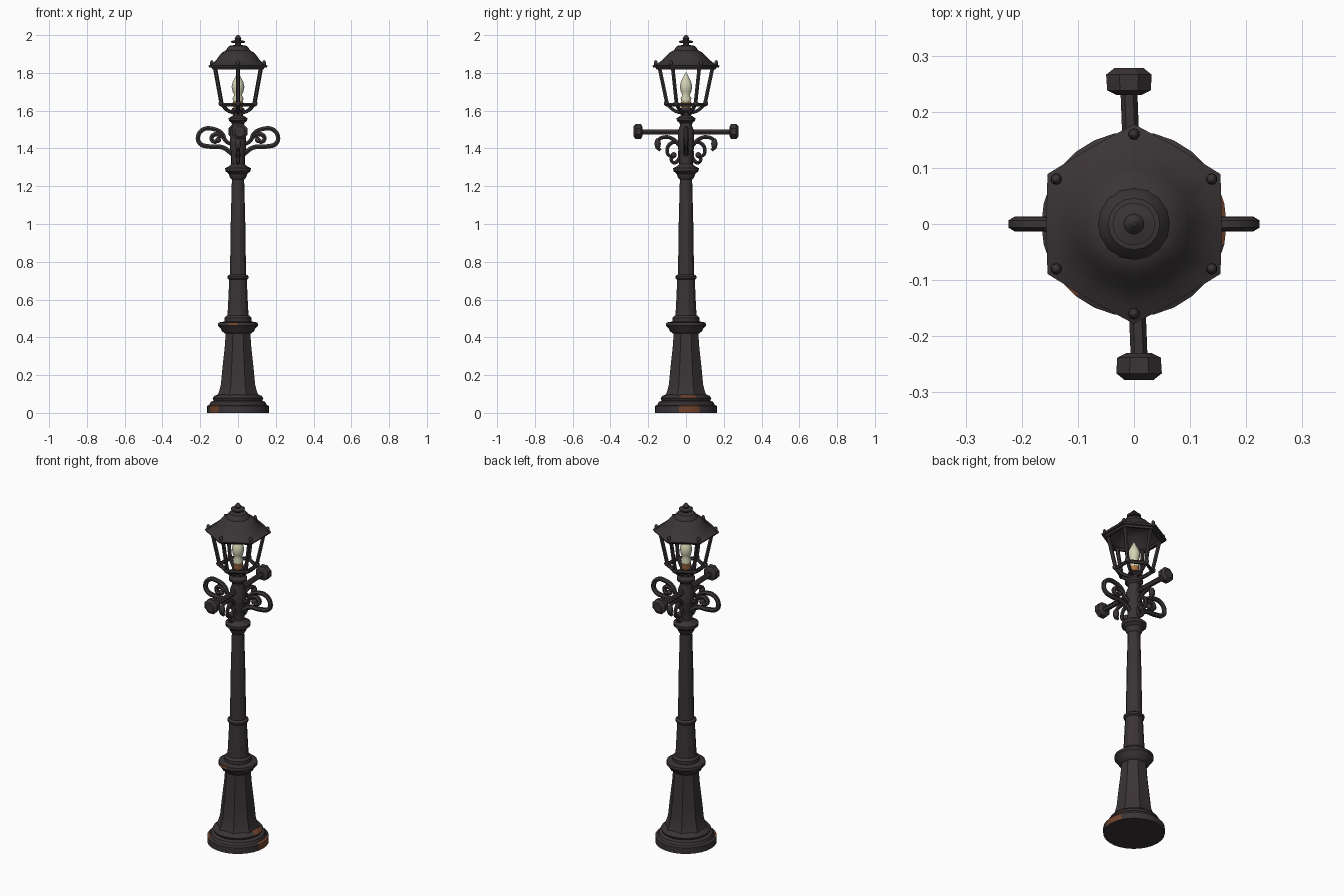
import bpy, bmesh, math
from math import cos, sin, pi
from mathutils import Vector

if "Cube" in bpy.data.objects:
    bpy.data.objects.remove(bpy.data.objects["Cube"])


def material(name, rgb):
    m = bpy.data.materials.new(name)
    m.use_nodes = True
    color = (*rgb, 1)
    m.diffuse_color = color
    bsdf = m.node_tree.nodes["Principled BSDF"]
    bsdf.inputs["Base Color"].default_value = color
    bsdf.inputs["Roughness"].default_value = 0.8
    return m


iron = material("dark iron", (0.042, 0.034, 0.036))
rust = material("rust", (0.16, 0.055, 0.025))
amber = material("amber socket", (0.45, 0.19, 0.06))
cream = material("cream bulb", (0.66, 0.66, 0.46))


def finish(obj, *mats, angle=35):
    for m in mats:
        obj.data.materials.append(m)
    bpy.ops.object.select_all(action="DESELECT")
    obj.select_set(True)
    bpy.context.view_layer.objects.active = obj
    if obj.type == "CURVE":
        bpy.ops.object.convert(target="MESH")
    bpy.ops.object.shade_smooth_by_angle(angle=math.radians(angle))
    return bpy.context.object


def lathe(name, profile, sides, mat=iron, phase=0.0, shape=None, patches=None, angle=35):
    """Revolve (radius, height) pairs; shape(side, t) scales the radius."""
    bm = bmesh.new()
    rings = []
    for j, (r, z) in enumerate(profile):
        ring = []
        for i in range(sides):
            a = phase + 2 * pi * i / sides
            k = r * (shape(i, z) if shape else 1)
            ring.append(bm.verts.new((k * cos(a), k * sin(a), z)))
        rings.append(ring)
    for low, high in zip(rings, rings[1:]):
        for i in range(sides):
            n = (i + 1) % sides
            bm.faces.new((low[i], low[n], high[n], high[i]))
    bm.faces.new(rings[0][::-1])
    bm.faces.new(rings[-1])
    bmesh.ops.recalc_face_normals(bm, faces=bm.faces)
    for f in bm.faces:
        c = f.calc_center_median()
        if patches and patches(math.degrees(math.atan2(c.y, c.x)), c.z, c.xy.length):
            f.material_index = 1
    mesh = bpy.data.meshes.new(name)
    bm.to_mesh(mesh)
    bm.free()
    obj = bpy.data.objects.new(name, mesh)
    bpy.context.collection.objects.link(obj)
    return finish(obj, mat, rust, angle=angle) if patches else finish(obj, mat, angle=angle)


def tube(name, points, radius, smooth=True, closed=False, taper=1.0):
    """Round bar along a path, tapering towards its end."""
    cu = bpy.data.curves.new(name, "CURVE")
    cu.dimensions = "3D"
    cu.bevel_depth = radius
    cu.bevel_resolution = 1
    cu.resolution_u = 5
    cu.use_fill_caps = True
    sp = cu.splines.new("BEZIER" if smooth else "POLY")
    pts = sp.bezier_points if smooth else sp.points
    pts.add(len(points) - 1)
    for i, (p, co) in enumerate(zip(pts, points)):
        p.co = co if smooth else (*co, 1)
        p.radius = 1 + (taper - 1) * i / (len(points) - 1)
        if smooth:
            p.handle_left_type = p.handle_right_type = "AUTO"
    sp.use_cyclic_u = closed
    obj = bpy.data.objects.new(name, cu)
    bpy.context.collection.objects.link(obj)
    return finish(obj, iron, angle=50)


def ball(name, loc, scale):
    bpy.ops.mesh.primitive_uv_sphere_add(segments=10, ring_count=6, radius=1, location=loc)
    obj = bpy.context.object
    obj.name = name
    obj.scale = scale
    return finish(obj, iron, angle=60)


# Foot and pedestal
lathe("plinth", [(.165, 0), (.165, .036), (.152, .042), (.145, .058), (.128, .065),
                 (.135, .078), (.125, .09), (.10, .1)], 28,
      patches=lambda a, z, r: (r > .15 and z < .04 and (-18 < a < 24 or -158 < a < -130))
      or (z > .08 and r > .1 and -12 < a < 22))
lathe("pedestal", [(.118, .09), (.108, .115), (.098, .15), (.09, .23), (.076, .35),
                   (.07, .43)], 8, phase=pi / 8, angle=25)
lathe("pedestal_ring", [(.068, .42), (.085, .432), (.09, .445), (.106, .462), (.104, .478),
                        (.072, .484), (.072, .503), (.06, .515)], 24,
      patches=lambda a, z, r: r > .09 and z > .46 and -125 < a < -92)

# Shaft with collars
lathe("lower_shaft", [(.06, .5), (.055, .56), (.048, .71)], 12, phase=pi / 12, angle=25)
lathe("middle_ring", [(.047, .705), (.056, .712), (.057, .723), (.045, .732)], 20)
lathe("upper_shaft", [(.044, .73), (.04, 1.0), (.033, 1.26)], 12, phase=pi / 12, angle=25)
lathe("top_collar", [(.034, 1.235), (.045, 1.25), (.048, 1.265), (.067, 1.28), (.068, 1.296),
                     (.05, 1.304), (.036, 1.318)], 20)
lathe("neck", [(.036, 1.3), (.036, 1.38), (.043, 1.4), (.043, 1.49), (.032, 1.52),
               (.034, 1.535), (.048, 1.547), (.05, 1.56), (.028, 1.574), (.026, 1.59),
               (.038, 1.6), (.03, 1.615)], 16)

# Scrollwork: wide loops on the sides, leafy curls under the ladder rests
side_scrolls = {
    "side_loop": [(.03, 1.37), (.08, 1.405), (.15, 1.41), (.2, 1.425), (.212, 1.46),
                  (.185, 1.5), (.13, 1.503), (.085, 1.48), (.065, 1.44), (.03, 1.42)],
    "side_curl": [(.075, 1.46), (.12, 1.475), (.14, 1.455), (.125, 1.435), (.105, 1.445)],
}
rest_scrolls = {
    "rest_leaf_scroll": [(.03, 1.41), (.07, 1.45), (.115, 1.46), (.15, 1.44), (.155, 1.41),
                         (.135, 1.39)],
    "rest_middle_scroll": [(.03, 1.43), (.075, 1.43), (.1, 1.39), (.085, 1.36), (.06, 1.37)],
    "rest_lower_scroll": [(.03, 1.39), (.04, 1.34), (.065, 1.325), (.078, 1.345), (.062, 1.36)],
}
for s, side in ((1, "left"), (-1, "right")):
    for name, path in side_scrolls.items():
        tube(f"{side}_{name}", [(s * u, 0, z) for u, z in path], .014, taper=.85)
    ball(f"{side}_scroll_bud", (s * .105, 0, 1.445), (.016, .016, .016))
for s, side in ((1, "back"), (-1, "front")):
    for name, path in rest_scrolls.items():
        tube(f"{side}_{name}", [(0, s * u, z) for u, z in path], .012, taper=.8)
    ball(f"{side}_leaf", (0, s * .15, 1.425), (.018, .017, .03))
    ball(f"{side}_scroll_bud", (0, s * .065, 1.365), (.018, .016, .016))
    # Ladder rest end knob
    knob = lathe(f"{side}_rest_knob", [(.024, 0), (.042, .008), (.044, .036), (.028, .048)],
                 8, phase=pi / 8, angle=25)
    knob.location = (-s * .009, s * .23, 1.49)
    knob.rotation_euler = (-s * pi / 2, 0, 0)
tube("ladder_rest_bar", [(.009, -.235, 1.487), (0, 0, 1.487), (-.009, .235, 1.487)], .015,
     smooth=False)

# Lantern frame: six corner bars on a hexagonal ring
corners = [Vector((cos(a), sin(a), 0)) for a in (pi / 6 + i * pi / 3 for i in range(6))]


def at(d, r, z):
    return d * r + Vector((0, 0, z))


for i, d in enumerate(corners):
    tube(f"lantern_bar_{i}", [at(d, .1, 1.635), at(d, .142, 1.835)], .011, smooth=False)
    tube(f"lantern_bracket_{i}", [at(d, .025, 1.588), at(d, .06, 1.6), at(d, .104, 1.638)], .01)
    ball(f"lantern_foot_{i}", at(d, .104, 1.638), (.014, .014, .014))
    ball(f"eave_bud_{i}", at(d, .16, 1.85), (.01, .01, .018))
tube("lantern_ring", [at(d, .1, 1.632) for d in corners], .011, smooth=False, closed=True)
tube("eave_ring", [at(d, .15, 1.828) for d in corners], .012, smooth=False, closed=True)


# Hollow roof: hexagonal at the eaves, blending to round at the crown
def hex_blend(i, z):
    t = min(1, max(0, (z - 1.83) / .1))
    return .87 + .13 * t if i % 2 else 1.0


lathe("lantern_roof", [(.05, 1.9), (.085, 1.885), (.14, 1.832), (.174, 1.828), (.178, 1.838),
                       (.15, 1.85), (.125, 1.868), (.105, 1.89), (.088, 1.907), (.064, 1.92)],
      12, phase=pi / 6, shape=hex_blend, angle=40)
lathe("roof_finial", [(.066, 1.915), (.058, 1.93), (.046, 1.943), (.016, 1.948), (.016, 1.957),
                      (.036, 1.96), (.038, 1.968), (.014, 1.974), (.018, 1.983), (.012, 1.992),
                      (.004, 2.0)], 16)

# Lamp
lathe("lamp_socket", [(.016, 1.6), (.024, 1.61), (.028, 1.645), (.02, 1.65)], 12, amber)
lathe("flame_bulb", [(.024, 1.645), (.029, 1.665), (.02, 1.682), (.028, 1.7), (.034, 1.728),
                     (.028, 1.752), (.014, 1.78), (.003, 1.802)], 14, cream, angle=60)
